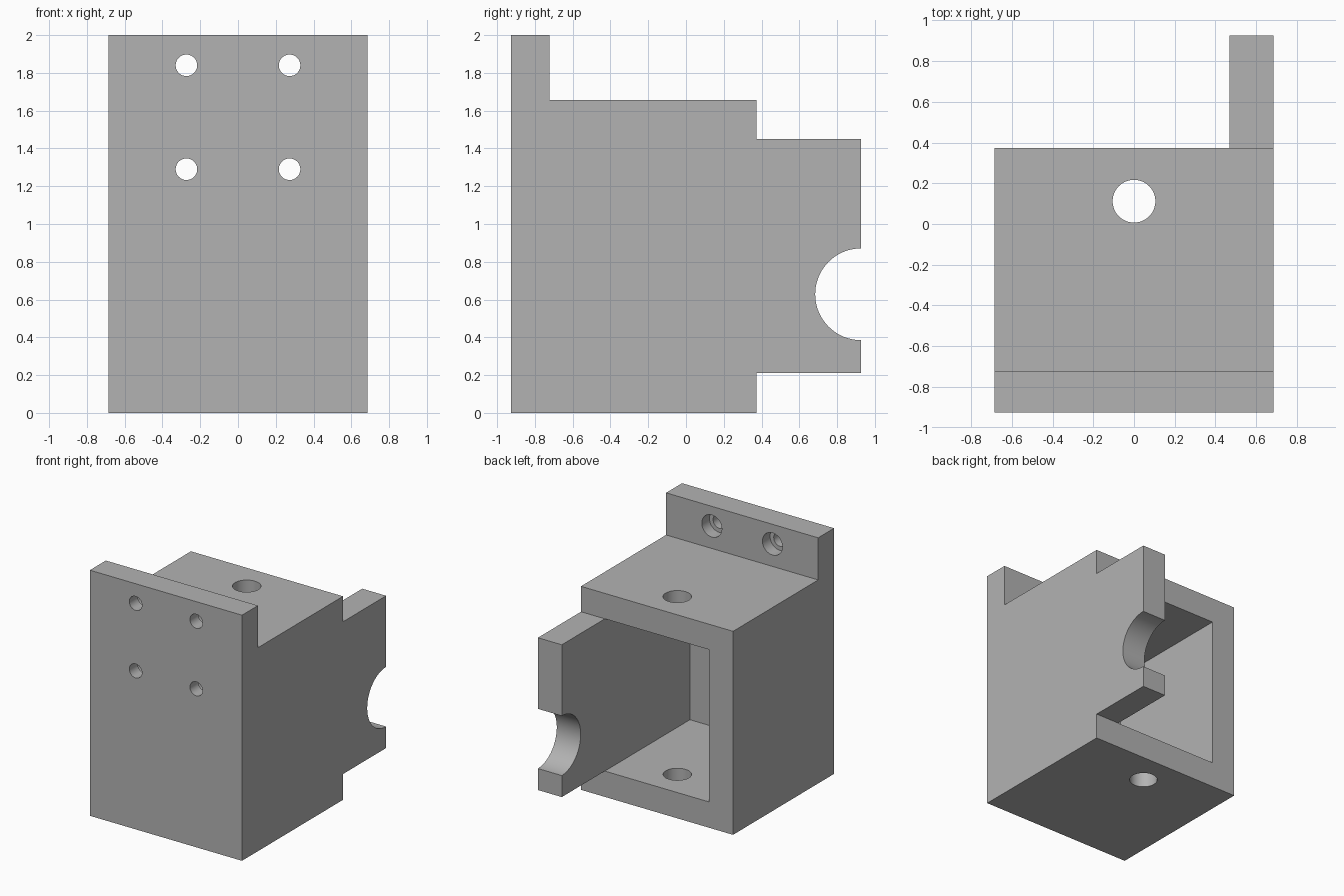
import bpy, bmesh, math
from mathutils import Matrix

if "Cube" in bpy.data.objects:
    bpy.data.objects.remove(bpy.data.objects["Cube"])

grey = bpy.data.materials.new("plain grey")
grey.diffuse_color = (0.45, 0.45, 0.45, 1)
grey.use_nodes = True
grey.node_tree.nodes["Principled BSDF"].inputs["Base Color"].default_value = grey.diffuse_color

HALF = 0.685            # half width
INNER = 0.47            # half width of the cavity
BACK, PLATE_BACK, SHELL_BACK = 0.927, -0.722, 0.373
LOW, HIGH, SHELL_TOP = 0.21, 1.45, 1.657


def finish(bm, name):
    bmesh.ops.recalc_face_normals(bm, faces=bm.faces)
    mesh = bpy.data.meshes.new(name)
    bm.to_mesh(mesh)
    bm.free()
    mesh.materials.append(grey)
    ob = bpy.data.objects.new(name, mesh)
    bpy.context.collection.objects.link(ob)
    return ob


def box(name, lo, hi):
    bm = bmesh.new()
    size = [b - a for a, b in zip(lo, hi)]
    mid = [(a + b) / 2 for a, b in zip(lo, hi)]
    bmesh.ops.create_cube(bm, size=1, matrix=Matrix.Translation(mid) @ Matrix.Diagonal((*size, 1)))
    return finish(bm, name)


def cylinder(name, centre, radius, depth, axis):
    bm = bmesh.new()
    turn = Matrix.Rotation(math.pi / 2, 4, 'X') if axis == 'Y' else Matrix()
    bmesh.ops.create_cone(bm, cap_ends=True, segments=64, radius1=radius, radius2=radius,
                          depth=depth, matrix=Matrix.Translation(centre) @ turn)
    return finish(bm, name)


# Side outline (y, z) with the half-round notch, extruded across x
notch = [(BACK - 0.243 * math.cos(a), 0.628 + 0.243 * math.sin(a))
         for a in (math.pi * (i / 40 - 0.5) for i in range(41))]
outline = [(-BACK, 0), (SHELL_BACK, 0), (SHELL_BACK, LOW), (BACK, LOW), *notch,
           (BACK, HIGH), (SHELL_BACK, HIGH), (SHELL_BACK, SHELL_TOP),
           (PLATE_BACK, SHELL_TOP), (PLATE_BACK, 2), (-BACK, 2)]
bm = bmesh.new()
side = bm.faces.new([bm.verts.new((-HALF, y, z)) for y, z in outline])
ext = bmesh.ops.extrude_face_region(bm, geom=[side])
bmesh.ops.translate(bm, vec=(2 * HALF, 0, 0),
                    verts=[v for v in ext['geom'] if isinstance(v, bmesh.types.BMVert)])
bracket = finish(bm, "mounting_bracket")

# Cavity open to the back, and removal of everything left of the side arm
cutters = [box("cavity_cutter", (-INNER, PLATE_BACK, LOW), (INNER, 1.2, HIGH)),
           box("arm_side_cutter", (-1, SHELL_BACK, -0.2), (INNER, 1.2, 1.9)),
           cylinder("vertical_hole_cutter", (0, 0.112, 0.9), 0.105, 2.4, 'Z')]

# Four screw holes, counterbored from behind the plate
for x in (-0.273, 0.273):
    for z in (1.29, 1.84):
        cutters.append(cylinder("screw_hole_cutter", (x, -0.85, z), 0.057, 0.5, 'Y'))
        cutters.append(cylinder("counterbore_cutter", (x, -0.72, z), 0.09, 0.2, 'Y'))

bpy.context.view_layer.objects.active = bracket
bracket.select_set(True)
for cutter in cutters:
    mod = bracket.modifiers.new("cut", 'BOOLEAN')
    mod.operation, mod.solver, mod.object = 'DIFFERENCE', 'EXACT', cutter
    bpy.ops.object.modifier_apply(modifier=mod.name)
    bpy.data.objects.remove(cutter)

bpy.ops.object.shade_smooth_by_angle(angle=math.radians(30))
